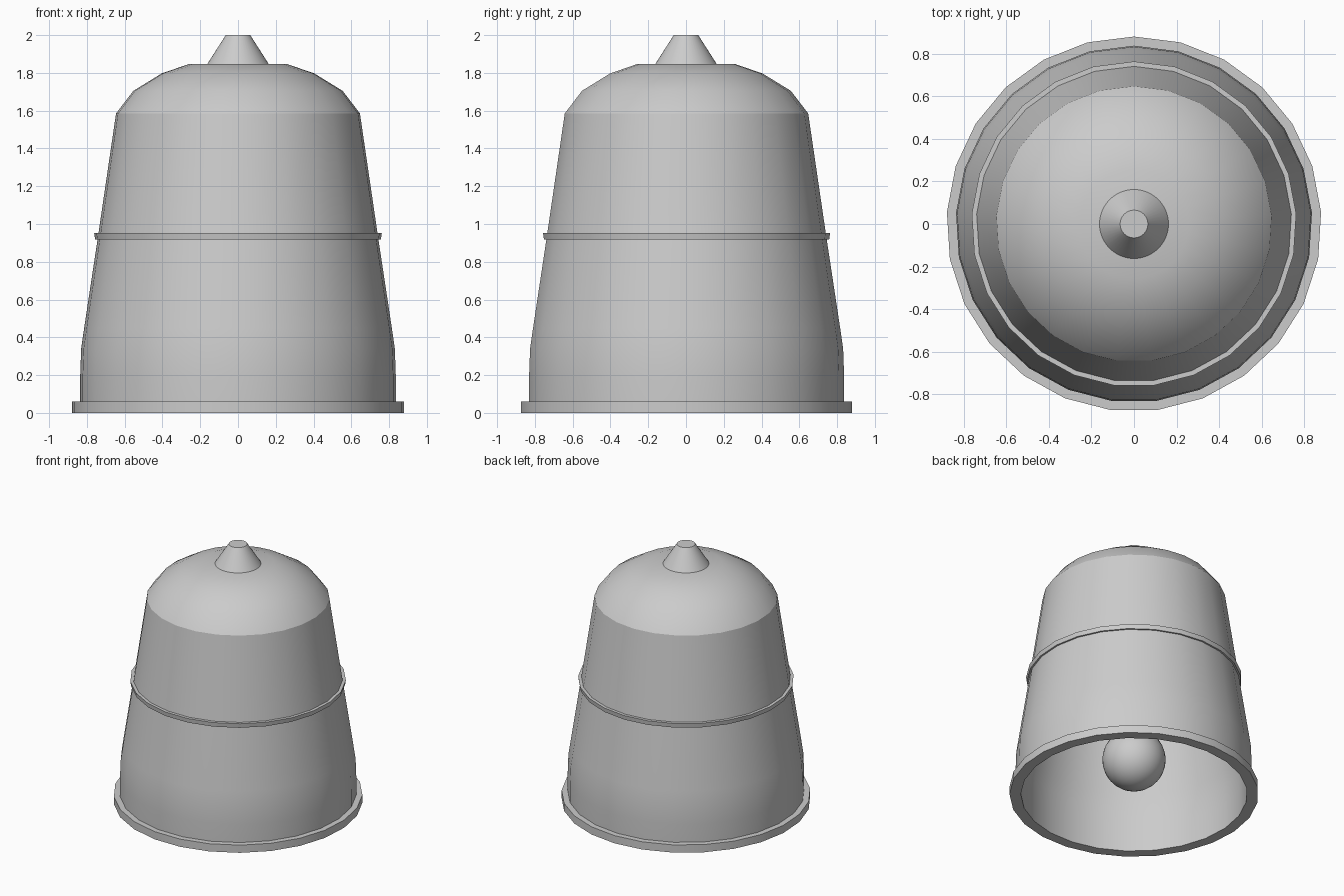
import bpy, bmesh
from math import sin, cos, pi, radians

cube = bpy.data.objects.get("Cube")
if cube:
    bpy.data.objects.remove(cube)

metal = bpy.data.materials.new("light grey metal")
metal.use_nodes = True
grey = (0.6, 0.6, 0.6, 1)
metal.diffuse_color = grey
metal.node_tree.nodes["Principled BSDF"].inputs["Base Color"].default_value = grey


def finish(obj):
    obj.data.materials.clear()
    obj.data.materials.append(metal)
    bpy.ops.object.select_all(action="DESELECT")
    obj.select_set(True)
    bpy.context.view_layer.objects.active = obj
    bpy.ops.object.shade_smooth_by_angle(angle=radians(25))


def lathe(name, profile, sides, closed=False):
    """Revolve (radius, height) points about z, first corner towards +y."""
    bm = bmesh.new()
    rings = []
    for r, z in profile:
        if r == 0:
            rings.append([bm.verts.new((0, 0, z))] * sides)
        else:
            turns = [pi / 2 + 2 * pi * i / sides for i in range(sides)]
            rings.append([bm.verts.new((r * cos(a), r * sin(a), z)) for a in turns])
    pairs = list(zip(rings, rings[1:]))
    if closed:
        pairs.append((rings[-1], rings[0]))
    for low, high in pairs:
        for i in range(sides):
            j = (i + 1) % sides
            corners = list(dict.fromkeys([low[i], low[j], high[j], high[i]]))
            # Two neighbouring points on the axis span no face
            if len(corners) > 2:
                bm.faces.new(corners)
    bmesh.ops.recalc_face_normals(bm, faces=bm.faces)
    mesh = bpy.data.meshes.new(name)
    bm.to_mesh(mesh)
    bm.free()
    obj = bpy.data.objects.new(name, mesh)
    bpy.context.collection.objects.link(obj)
    finish(obj)


SIDES = 25

# Hollow bell: rim, wall, raised band and dome outside, then back down inside
outside = [(0.80, 0), (0.88, 0), (0.88, 0.06), (0.837, 0.06), (0.837, 0.2),
           (0.832, 0.34), (0.816, 0.45), (0.745, 0.918), (0.758, 0.918),
           (0.763, 0.952), (0.74, 0.952), (0.647, 1.585), (0.555, 1.705),
           (0.405, 1.797), (0.257, 1.848), (0, 1.848)]
inside = [(0, 1.81), (0.245, 1.81), (0.385, 1.76), (0.525, 1.675), (0.61, 1.57),
          (0.705, 0.93), (0.78, 0.45), (0.797, 0.34), (0.80, 0.2)]
lathe("bell_shell", outside + inside, SIDES, closed=True)

# Conical crown knob
lathe("crown_knob", [(0, 1.84), (0.162, 1.84), (0.162, 1.848), (0.065, 2), (0, 2)], 48)

# Clapper hanging on the axis
lathe("clapper_rod", [(0, 0.3), (0.025, 0.3), (0.025, 1.82), (0, 1.82)], 16)
bpy.ops.mesh.primitive_uv_sphere_add(segments=32, ring_count=16, radius=0.224,
                                     location=(0, 0, 0.283))
ball = bpy.context.object
ball.name = "clapper_ball"
finish(ball)
